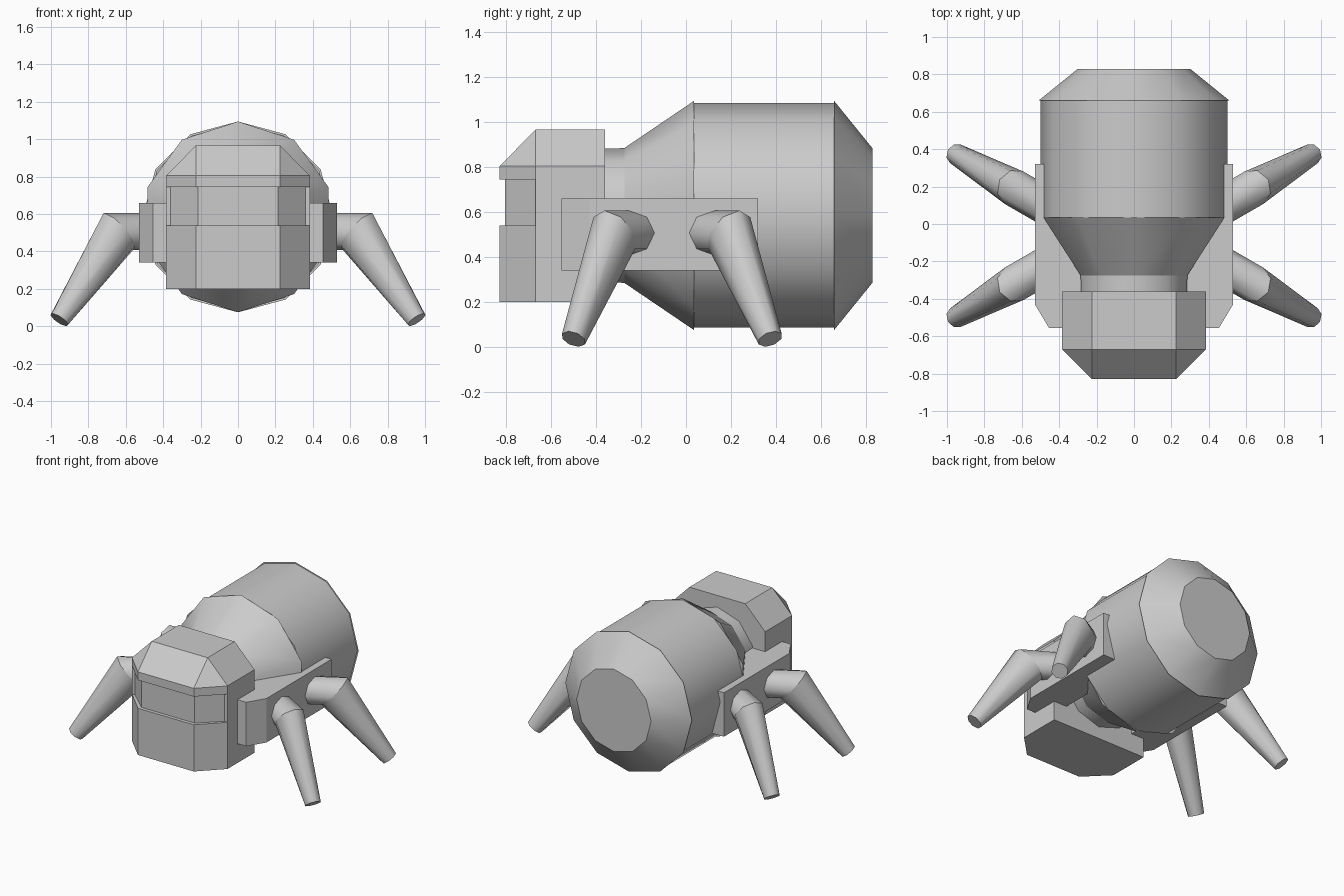
import bpy, bmesh
from math import sin, cos, pi, radians
from mathutils import Vector

if "Cube" in bpy.data.objects:
    bpy.data.objects.remove(bpy.data.objects["Cube"])


def finish(bm, name, mirror=False):
    bmesh.ops.recalc_face_normals(bm, faces=bm.faces)
    mesh = bpy.data.meshes.new(name)
    bm.to_mesh(mesh)
    bm.free()
    obj = bpy.data.objects.new(name, mesh)
    bpy.context.collection.objects.link(obj)
    if mirror:
        obj.modifiers.new("Mirror", 'MIRROR').use_mirror_merge = False
    return obj


def loft(bm, rings, round_sides=False):
    """Skin a list of equal-length point rings, with capped ends and sharp rings."""
    rows = [[bm.verts.new(p) for p in ring] for ring in rings]
    n = len(rows[0])
    for a, b in zip(rows, rows[1:]):
        for i in range(n):
            j = (i + 1) % n
            bm.faces.new((a[i], a[j], b[j], b[i])).smooth = round_sides
    bm.faces.new(rows[0])
    bm.faces.new(rows[-1])
    if round_sides:
        for row in rows:
            for i in range(n):
                bm.edges.get((row[i], row[(i + 1) % n])).smooth = False


def ring(centre, u, v, sides):
    """Ring around centre spanned by the half-axes u and v, first vertex along v."""
    return [centre + u * sin(2 * pi * i / sides) + v * cos(2 * pi * i / sides)
            for i in range(sides)]


def barrel(name, profile, sides):
    bm = bmesh.new()
    loft(bm, [ring(Vector((0, y, 0.585)), Vector((r, 0, 0)), Vector((0, 0, r)), sides)
              for y, r in profile], True)
    return finish(bm, name)


# Round body: neck and front cone, middle drum, rear cone
barrel("neck_and_shoulder", [(-0.38, 0.297), (-0.275, 0.3), (0.035, 0.51)], 10)
barrel("body_drum", [(0.035, 0.5), (0.66, 0.5)], 12)
barrel("rear_cone", [(0.66, 0.51), (0.83, 0.3)], 12)


# Head: faceted block with recessed visor band and sloped crown
def head_ring(z, half):
    return [(x, y, z) for x, y in half] + [(-x, y, z) for x, y in reversed(half)]


full = [(0.385, -0.36), (0.385, -0.67), (0.385, -0.67), (0.225, -0.83)]
visor = [(0.385, -0.36), (0.385, -0.67), (0.36, -0.67), (0.215, -0.805)]
crown = [(0.225, -0.36)] + [(0.225, -0.67)] * 3
bm = bmesh.new()
loft(bm, [head_ring(z, p) for z, p in (
    (0.2, full), (0.54, full), (0.54, visor), (0.745, visor),
    (0.745, full), (0.805, full), (0.967, crown))])
bmesh.ops.remove_doubles(bm, verts=bm.verts, dist=0.0005)
bmesh.ops.recalc_face_normals(bm, faces=bm.faces)
bmesh.ops.dissolve_limit(bm, angle_limit=radians(1), verts=bm.verts, edges=bm.edges)
finish(bm, "head")

# Side plates carrying the legs
plate = [(0.28, 0.32), (0.53, 0.32), (0.53, -0.43), (0.455, -0.555), (0.28, -0.555)]
bm = bmesh.new()
loft(bm, [[(x, y, z) for x, y in plate] for z in (0.34, 0.66)])
finish(bm, "side_plates", True)

# Legs: short horizontal thigh, sheared knee ring, tapered shin
for name, s in (("front_legs", -1), ("back_legs", 1)):
    mid = -0.063
    axis = Vector((cos(pi / 6), s * sin(pi / 6), 0))
    across = Vector((-axis.y, axis.x, 0))
    up = Vector((0, 0, 1))
    hip = Vector((0.47, mid + s * 0.158, 0.507))
    knee = hip + axis * 0.196
    foot = hip + axis * 0.56
    foot.z = 0.035
    tilt = (foot - knee).normalized().cross(across).normalized()
    if tilt.z < 0:
        tilt = -tilt
    bm = bmesh.new()
    loft(bm, [ring(hip, across * 0.1, up * 0.1, 8),
              ring(knee, across * 0.1, up * 0.1 + axis * 0.09, 8),
              ring(foot, across * 0.057, tilt * 0.057, 8)], True)
    finish(bm, name, True)
